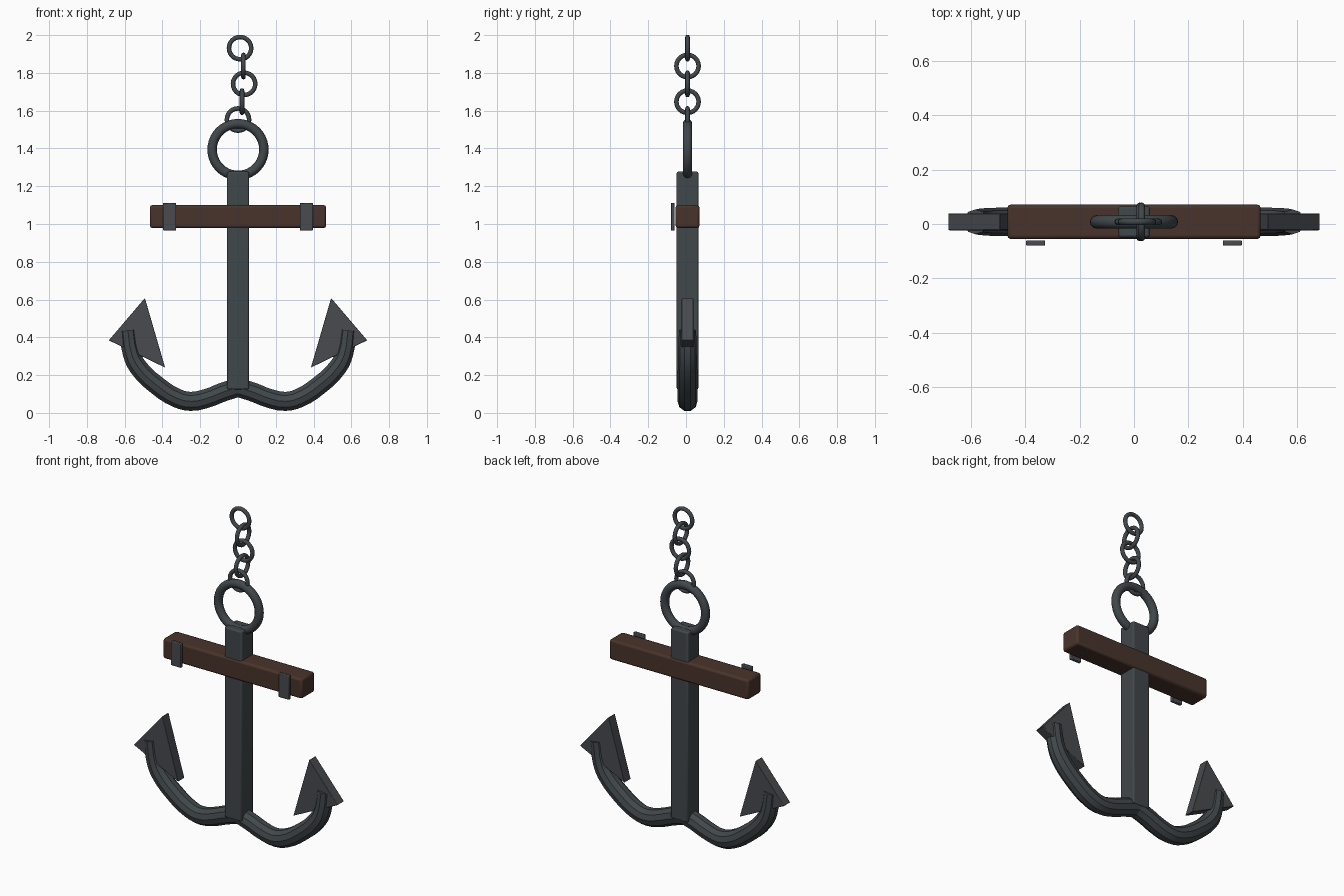
import bpy, bmesh, math

if "Cube" in bpy.data.objects:
    bpy.data.objects.remove(bpy.data.objects["Cube"])

CY = 0.008  # depth centre of the main body


def material(name, col):
    m = bpy.data.materials.new(name)
    m.diffuse_color = (*col, 1)
    m.use_nodes = True
    m.node_tree.nodes["Principled BSDF"].inputs["Base Color"].default_value = m.diffuse_color
    return m


IRON = material("dark iron", (0.053, 0.063, 0.069))
PLATE = material("grey iron", (0.066, 0.069, 0.077))
WOOD = material("brown wood", (0.066, 0.034, 0.024))


def finish(ob, mat, bevel=0.0):
    ob.data.materials.clear()
    ob.data.materials.append(mat)
    if bevel:
        b = ob.modifiers.new("bevel", 'BEVEL')
        b.width, b.segments = bevel, 2
    bpy.ops.object.select_all(action='DESELECT')
    ob.select_set(True)
    bpy.context.view_layer.objects.active = ob
    bpy.ops.object.shade_smooth_by_angle(angle=math.radians(35))


def mesh_object(name, bm):
    bmesh.ops.recalc_face_normals(bm, faces=bm.faces)
    me = bpy.data.meshes.new(name)
    bm.to_mesh(me)
    bm.free()
    ob = bpy.data.objects.new(name, me)
    bpy.context.collection.objects.link(ob)
    return ob


def box(name, lo, hi, mat, bevel):
    bm = bmesh.new()
    bmesh.ops.create_cube(bm, size=1)
    for v in bm.verts:
        v.co = [(a + b) / 2 + c * (b - a) for a, b, c in zip(lo, hi, v.co)]
    finish(mesh_object(name, bm), mat, bevel)


def ring(name, loc, major, minor, segs, side_on=False):
    rot = (0, math.pi / 2, 0) if side_on else (math.pi / 2, 0, 0)
    bpy.ops.mesh.primitive_torus_add(location=loc, rotation=rot, major_radius=major,
                                     minor_radius=minor, major_segments=segs, minor_segments=12)
    ob = bpy.context.object
    ob.name = name
    finish(ob, IRON)


# Shank and wooden stock
box("shank", (-0.058, CY - 0.057, 0.124), (0.058, CY + 0.057, 1.277), IRON, 0.008)
box("stock", (-0.466, CY - 0.063, 0.979), (0.466, CY + 0.063, 1.1), WOOD, 0.012)

# Top ring and swaying chain
ring("shackle_ring", (0, CY, 1.394), 0.137, 0.025, 40)
for i in range(5):
    ring(f"chain_link_{i + 1}", (0.033 * math.sin(0.7 * i), CY, 1.553 + 0.0945 * i),
         0.059, 0.012, 24, side_on=i % 2 == 1)

# Arm centreline (x, z, radius) and fluke outline (x, z), mirrored for each side
ARM = [(0, 0.135, 1), (0.085, 0.108, 1), (0.156, 0.08, 1), (0.25, 0.061, 1), (0.323, 0.078, 1),
       (0.426, 0.143, 1), (0.529, 0.243, 0.97), (0.5635, 0.312, 0.92), (0.583, 0.437, 0.86)]
FLUKE = [(0.493, 0.608), (0.684, 0.384), (0.386, 0.24)]

for side, s in (("left", -1), ("right", 1)):
    # Iron band plate on the front of the stock
    x = s * 0.362
    box(f"{side}_band", (x - 0.035, -0.08, 0.966), (x + 0.035, -0.06, 1.112), PLATE, 0.004)

    # Curved arm
    cu = bpy.data.curves.new(f"{side}_arm", 'CURVE')
    cu.dimensions = '3D'
    cu.bevel_depth, cu.bevel_resolution = 0.053, 3
    cu.use_fill_caps = True
    cu.resolution_u = 3
    sp = cu.splines.new('BEZIER')
    sp.bezier_points.add(len(ARM) - 1)
    for p, (px, pz, r) in zip(sp.bezier_points, ARM):
        p.co = (s * px, CY, pz)
        p.radius = r
        p.handle_left_type = p.handle_right_type = 'AUTO'
    ob = bpy.data.objects.new(f"{side}_arm", cu)
    bpy.context.collection.objects.link(ob)
    bpy.ops.object.select_all(action='DESELECT')
    ob.select_set(True)
    bpy.context.view_layer.objects.active = ob
    bpy.ops.object.convert(target='MESH')
    finish(bpy.context.object, IRON)

    # Triangular fluke
    bm = bmesh.new()
    f = bm.faces.new([bm.verts.new((s * fx, CY - 0.031, fz)) for fx, fz in FLUKE])
    ext = bmesh.ops.extrude_face_region(bm, geom=[f])
    for v in ext["geom"]:
        if isinstance(v, bmesh.types.BMVert):
            v.co.y = CY + 0.031
    finish(mesh_object(f"{side}_fluke", bm), PLATE, 0.003)
